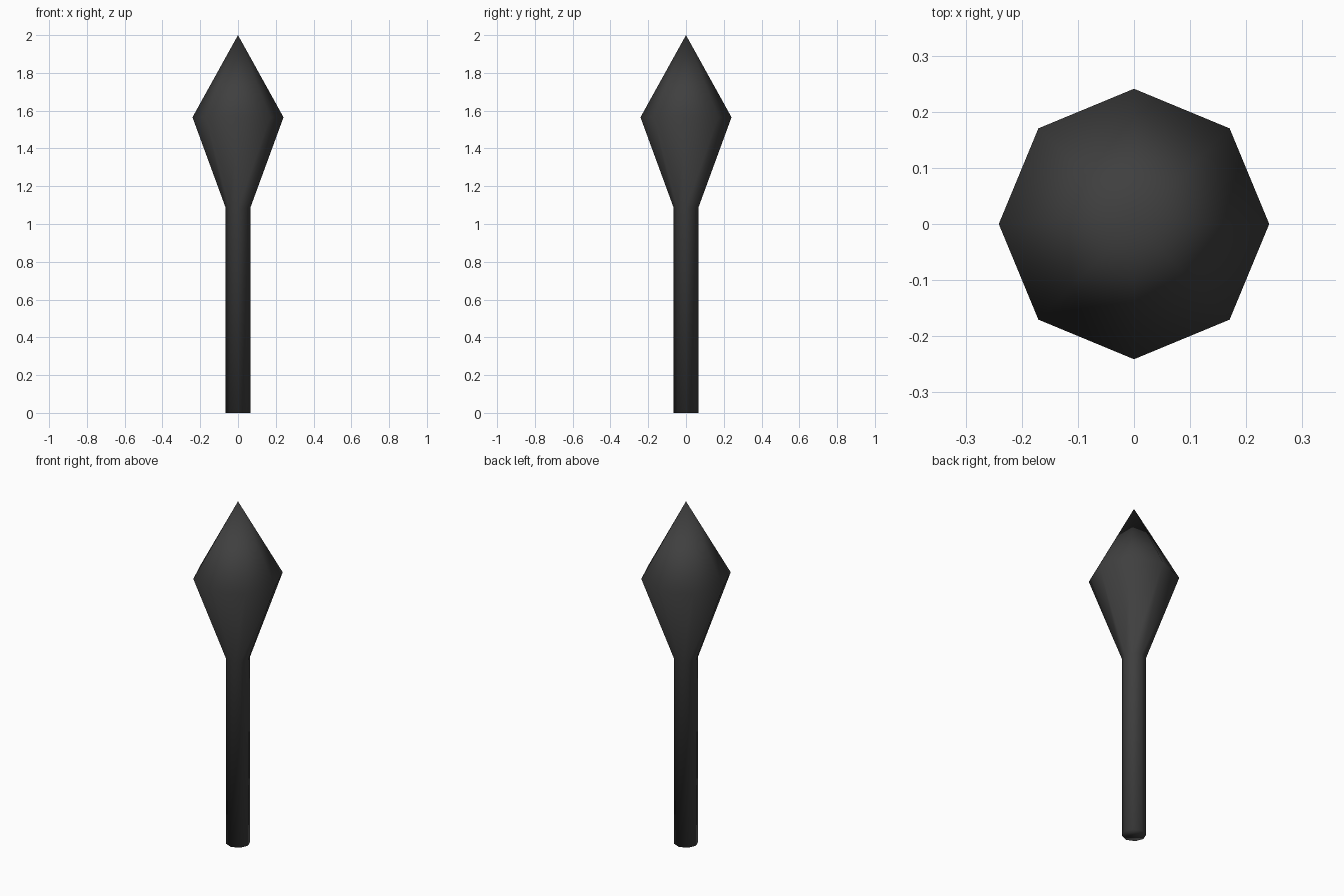
import bpy
import bmesh
from math import cos, sin, tau

SIDES = 8

cube = bpy.data.objects.get("Cube")
if cube:
    bpy.data.objects.remove(cube, do_unlink=True)

# Single dark material
dark = bpy.data.materials.new("charcoal")
dark.use_nodes = True
color = (0.05, 0.05, 0.05, 1.0)
dark.diffuse_color = color
dark.node_tree.nodes["Principled BSDF"].inputs["Base Color"].default_value = color

# Rings as (radius, height): shaft base, shaft top, widest part of the head
profile = [(0.065, 0.0), (0.065, 1.085), (0.241, 1.565)]
tip_height = 2.0

bm = bmesh.new()
rings = [
    [bm.verts.new((r * cos(tau * i / SIDES), r * sin(tau * i / SIDES), z))
     for i in range(SIDES)]
    for r, z in profile
]
tip = bm.verts.new((0, 0, tip_height))

# Shaft and lower head walls, pointed top and closed base
for i in range(SIDES):
    j = (i + 1) % SIDES
    for low, high in zip(rings, rings[1:]):
        bm.faces.new((low[i], low[j], high[j], high[i]))
    bm.faces.new((rings[-1][i], rings[-1][j], tip))
bm.faces.new(reversed(rings[0]))

# Soft shading runs over the whole continuous surface
for face in bm.faces:
    face.smooth = True

mesh = bpy.data.meshes.new("spear_shaft_and_head")
bm.to_mesh(mesh)
bm.free()
mesh.materials.append(dark)
spear = bpy.data.objects.new("spear_shaft_and_head", mesh)
bpy.context.collection.objects.link(spear)
